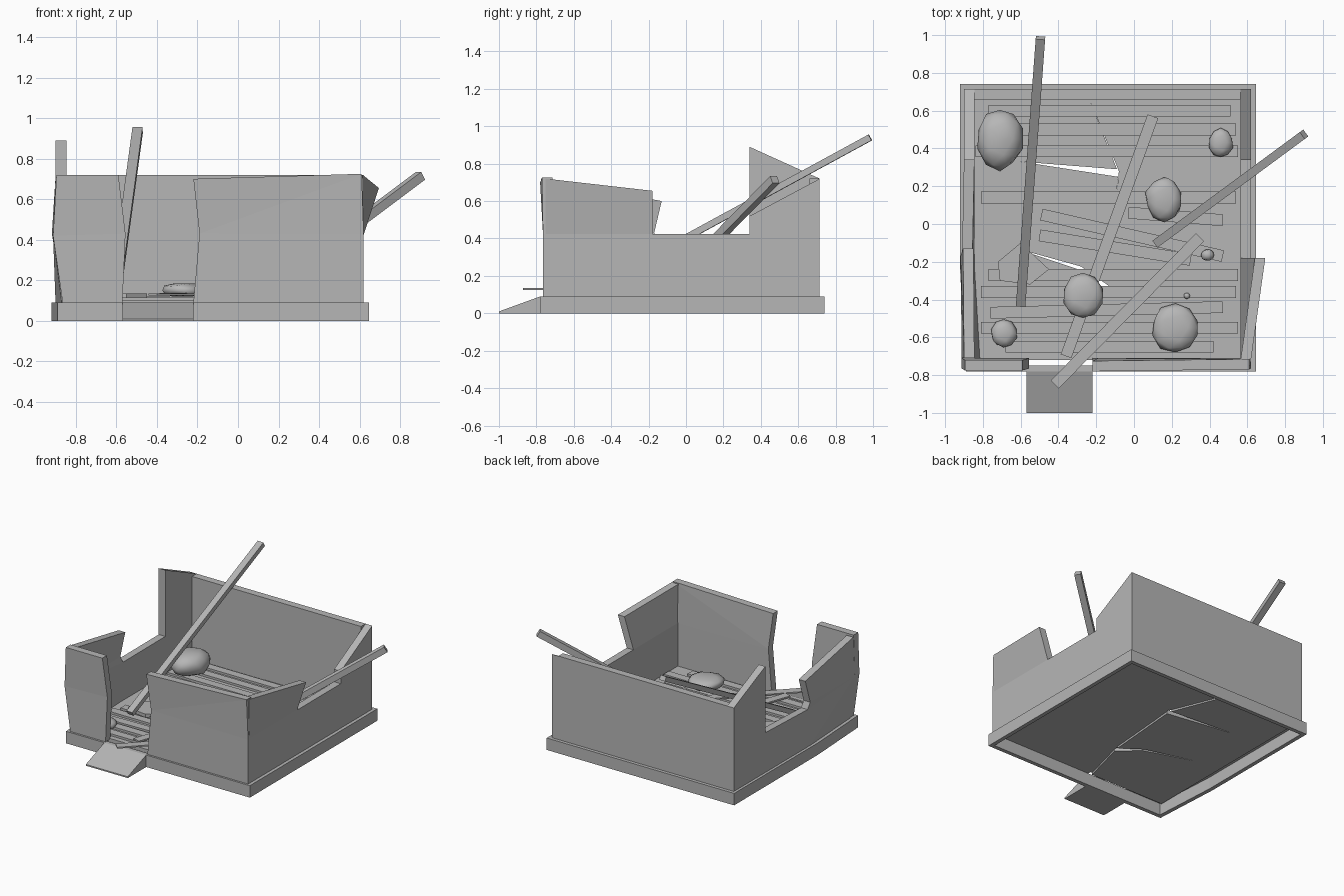
import bpy, bmesh, math, random
from mathutils import Vector

random.seed(4)

# Dark stone grey
stone = bpy.data.materials.new("stone")
stone.diffuse_color = (0.47, 0.47, 0.47, 1)


def finish(name, bm):
    bmesh.ops.recalc_face_normals(bm, faces=bm.faces)
    me = bpy.data.meshes.new(name)
    bm.to_mesh(me)
    bm.free()
    me.materials.append(stone)
    ob = bpy.data.objects.new(name, me)
    bpy.context.collection.objects.link(ob)
    return ob


def prism(name, near, far):
    """Solid between two matching outlines."""
    bm = bmesh.new()
    a = [bm.verts.new(p) for p in near]
    b = [bm.verts.new(p) for p in far]
    bm.faces.new(a)
    bm.faces.new(b[::-1])
    n = len(a)
    for i in range(n):
        bm.faces.new((a[i], b[i], b[(i + 1) % n], a[(i + 1) % n]))
    bm.normal_update()
    bmesh.ops.triangulate(bm, faces=[f for f in bm.faces if len(f.verts) > 4])
    return finish(name, bm)


def wall(name, axis, d0, d1, pts):
    """Profile (along, z, lean) extruded through the wall thickness."""
    def place(d):
        return [(d + l, a, z) if axis == 'y' else (a, d + l, z) for a, z, l in pts]
    return prism(name, place(d0), place(d1))


def slab(name, pts, z0, z1):
    return prism(name, [(x, y, z0) for x, y in pts], [(x, y, z1) for x, y in pts])


def beam(name, p, q, w, h):
    """Rectangular bar from p to q."""
    p, q = Vector(p), Vector(q)
    d = (q - p).normalized()
    side = d.cross(Vector((0, 0, 1))).normalized() * w / 2
    up = side.cross(d).normalized() * h / 2
    sect = [side + up, side - up, -side - up, -side + up]
    return prism(name, [p + s for s in sect], [q + s for s in sect])


def rock(name, x, y, z, rx, ry, rz):
    bm = bmesh.new()
    bmesh.ops.create_icosphere(bm, subdivisions=2 if rx > 0.05 else 1, radius=1)
    for v in bm.verts:
        v.co *= random.uniform(0.92, 1.06)
        v.co.z = max(min(v.co.z, 0.8), -0.7)
        v.co = Vector((x + v.co.x * rx, y + v.co.y * ry, z + v.co.z * rz))
    ob = finish(name, bm)
    for p in ob.data.polygons:
        p.use_smooth = True
    return ob


# Foundation: hollow plinth, left side slightly broken inwards at the front
H = 0.09
outer = [(-0.89, -0.78), (0.645, -0.78), (0.645, 0.74), (-0.92, 0.74), (-0.92, -0.26)]
inner = [(-0.86, -0.75), (0.615, -0.75), (0.615, 0.71), (-0.89, 0.71), (-0.89, -0.26)]
bm = bmesh.new()
loops = [[bm.verts.new((x, y, z)) for x, y in o]
         for o, z in ((outer, 0), (outer, H), (inner, H), (inner, 0))]
for k in range(4):
    a, b = loops[k], loops[(k + 1) % 4]
    for i in range(5):
        j = (i + 1) % 5
        bm.faces.new((a[i], a[j], b[j], b[i]))
finish("foundation", bm)

# Entrance ramp
ramp = [(-1.0, 0), (-0.78, 0), (-0.78, 0.09), (-1.0, 0.01)]
prism("ramp", [(-0.57, y, z) for y, z in ramp], [(-0.22, y, z) for y, z in ramp])

# Cracked floor plates, settled to slightly different heights
slab("floor_right", [(0.57, -0.72), (0.57, 0.21), (-0.08, 0.28), (-0.14, -0.375),
                     (-0.23, -0.72)], 0.085, 0.1)
slab("floor_back", [(0.57, 0.21), (0.57, 0.67), (-0.24, 0.67), (-0.08, 0.28)], 0.08, 0.102)
slab("floor_left", [(-0.24, 0.67), (-0.85, 0.67), (-0.85, -0.72), (-0.23, -0.72),
                    (-0.14, -0.375), (-0.28, -0.245), (-0.64, -0.125), (-0.28, -0.225),
                    (-0.13, -0.33), (-0.085, 0.25), (-0.6, 0.33), (-0.09, 0.29)], 0.07, 0.1)

# Broken walls
wall("back_wall", 'x', 0.66, 0.715, [(-0.85, H, 0), (0.565, H, 0), (0.565, 0.72, 0), (-0.85, 0.72, 0)])
wall("left_wall", 'y', -0.9, -0.845, [
    (-0.71, H, 0.03), (-0.2, H, 0), (0.715, H, 0), (0.715, 0.72, 0), (0.34, 0.89, 0),
    (0.34, 0.39, 0), (-0.15, 0.38, -0.01), (-0.17, 0.43, -0.018), (-0.13, 0.6, -0.005),
    (-0.71, 0.71, 0), (-0.71, 0.42, -0.012)])
wall("right_wall", 'y', 0.565, 0.62, [
    (-0.71, H, 0), (0.715, H, 0), (0.715, 0.72, 0), (0.34, 0.52, 0),
    (0.34, 0.425, 0), (-0.71, 0.425, 0)])
wall("right_wall_leaning_piece", 'y', 0.565, 0.62, [
    (-0.75, 0.425, 0), (-0.18, 0.425, 0), (-0.18, 0.655, 0.075), (-0.75, 0.72, -0.005)])
wall("front_wall_left", 'x', -0.765, -0.71, [
    (-0.865, H, 0), (-0.57, H, 0), (-0.555, 0.43, 0), (-0.59, 0.72, -0.01),
    (-0.895, 0.72, -0.01), (-0.912, 0.42, 0)])
wall("front_wall_right", 'x', -0.765, -0.71, [
    (-0.22, H, 0), (0.62, H, 0), (0.62, 0.425, 0), (0.61, 0.725, -0.005),
    (-0.22, 0.7, -0.015), (-0.19, 0.43, 0)])

# Floor planks: start x, start y, end x, end y
planks = [(-0.77, 0.6, 0.51, 0.6), (-0.7, 0.5, 0.54, 0.5), (-0.84, 0.385, 0.55, 0.385),
          (-0.81, 0.14, 0.54, 0.14), (-0.77, -0.27, 0.55, -0.27),
          (-0.81, -0.36, 0.54, -0.36), (-0.76, -0.47, 0.47, -0.44),
          (-0.81, -0.55, 0.55, -0.55), (-0.68, -0.65, 0.42, -0.65),
          (-0.49, 0.05, 0.47, -0.17), (-0.03, 0.06, 0.47, 0.02),
          (-0.5, -0.06, 0.3, -0.19)]
for i, (ax, ay, bx, by) in enumerate(planks):
    z = 0.106 + 0.006 * (i > 8)
    beam(f"floor_plank_{i + 1}", (ax, ay, z), (bx, by, z), 0.062, 0.02)

# Fallen planks and roof beams
beam("fallen_plank_1", (0.1, 0.57, 0.132), (-0.36, -0.7, 0.132), 0.06, 0.012)
beam("fallen_plank_2", (0.35, -0.07, 0.13), (-0.42, -0.85, 0.13), 0.06, 0.01)
beam("roof_beam_1", (-0.495, 0.985, 0.94), (-0.6, -0.43, 0.17), 0.05, 0.035)
beam("roof_beam_2", (0.9, 0.475, 0.715), (0.12, -0.1, 0.13), 0.045, 0.045)

# Fallen wall chunk and rubble
slab("wall_chunk", [(-0.72, -0.2), (-0.6, -0.1), (-0.45, -0.24), (-0.55, -0.32),
                    (-0.71, -0.3)], 0.11, 0.135)
rocks = [(-0.71, 0.45, 0.19, 0.125, 0.165, 0.1), (0.46, 0.43, 0.13, 0.065, 0.08, 0.04),
         (0.16, 0.13, 0.14, 0.1, 0.12, 0.045), (-0.27, -0.38, 0.15, 0.105, 0.12, 0.042),
         (-0.69, -0.58, 0.13, 0.07, 0.075, 0.04), (0.22, -0.55, 0.14, 0.13, 0.13, 0.045),
         (0.39, -0.165, 0.14, 0.038, 0.035, 0.03), (0.28, -0.38, 0.125, 0.019, 0.019, 0.015)]
for i, r in enumerate(rocks):
    rock(f"rubble_{i + 1}", *r)
